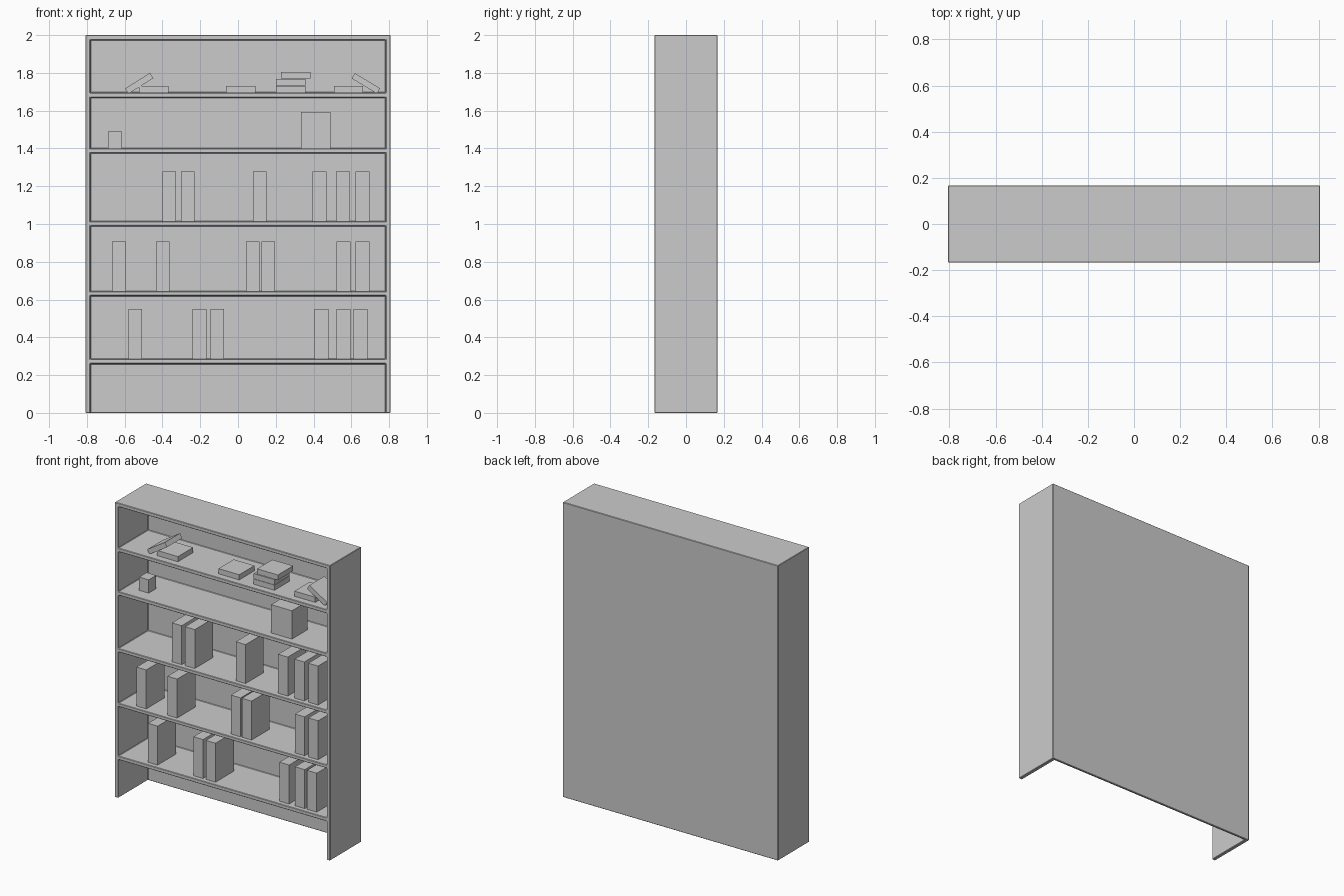
import bpy
from math import radians

if "Cube" in bpy.data.objects:
    bpy.data.objects.remove(bpy.data.objects["Cube"])

BOOK_Y = -0.038


def box(name, x0, x1, y0, y1, z0, z1, tilt=0):
    bpy.ops.mesh.primitive_cube_add(
        size=1, location=((x0 + x1) / 2, (y0 + y1) / 2, (z0 + z1) / 2))
    ob = bpy.context.object
    ob.name = name
    ob.scale = (x1 - x0, y1 - y0, z1 - z0)
    ob.rotation_euler.y = -radians(tilt)
    bpy.ops.object.transform_apply(location=False, rotation=False, scale=True)
    return ob


def item(name, x, width, depth, z, height, tilt=0):
    return box(name, x - width / 2, x + width / 2,
               BOOK_Y - depth / 2, BOOK_Y + depth / 2, z, z + height, tilt)


# Bookcase body: solid block with compartments cut from the front
case = box("bookcase", -0.807, 0.807, -0.167, 0.167, 0, 2)
openings = [(-0.2, 0.26), (0.285, 0.62), (0.643, 0.99),
            (1.014, 1.375), (1.40, 1.67), (1.695, 1.975)]
for i, (z0, z1) in enumerate(openings):
    cutter = box(f"compartment_cutter_{i + 1}", -0.782, 0.782, -0.4, 0.152, z0, z1)
    mod = case.modifiers.new("cut", 'BOOLEAN')
    mod.operation = 'DIFFERENCE'
    mod.solver = 'EXACT'
    mod.object = cutter
    bpy.context.view_layer.objects.active = case
    bpy.ops.object.modifier_apply(modifier=mod.name)
    bpy.data.objects.remove(cutter)

# Slightly eased edges
bevel = case.modifiers.new("eased_edges", 'BEVEL')
bevel.width = 0.003
bevel.segments = 1
bevel.limit_method = 'ANGLE'

# Upright books on the three lower shelves
rows = {
    0.285: (-0.544, -0.204, -0.110, 0.442, 0.559, 0.649),
    0.643: (-0.630, -0.398, 0.078, 0.160, 0.559, 0.659),
    1.014: (-0.364, -0.266, 0.115, 0.432, 0.556, 0.659),
}
for r, (z, xs) in enumerate(rows.items()):
    for i, x in enumerate(xs):
        item(f"upright_book_{r + 1}_{i + 1}", x, 0.073, 0.195, z, 0.264)

# Boxes on the fourth shelf
item("small_box", -0.651, 0.072, 0.08, 1.40, 0.09)
item("large_box", 0.411, 0.156, 0.165, 1.40, 0.192)

# Flat, stacked and leaning books on the top shelf
flat = [(-0.445, 1.695), (0.015, 1.695), (0.279, 1.695),
        (0.279, 1.732), (0.305, 1.771), (0.585, 1.695)]
for i, (x, z) in enumerate(flat):
    item(f"flat_book_{i + 1}", x, 0.156, 0.163, z, 0.035)
for name, x, tilt in (("left", -0.523, 32), ("right", 0.677, -31)):
    item(f"leaning_book_{name}", x, 0.156, 0.163, 1.728, 0.033, tilt)
